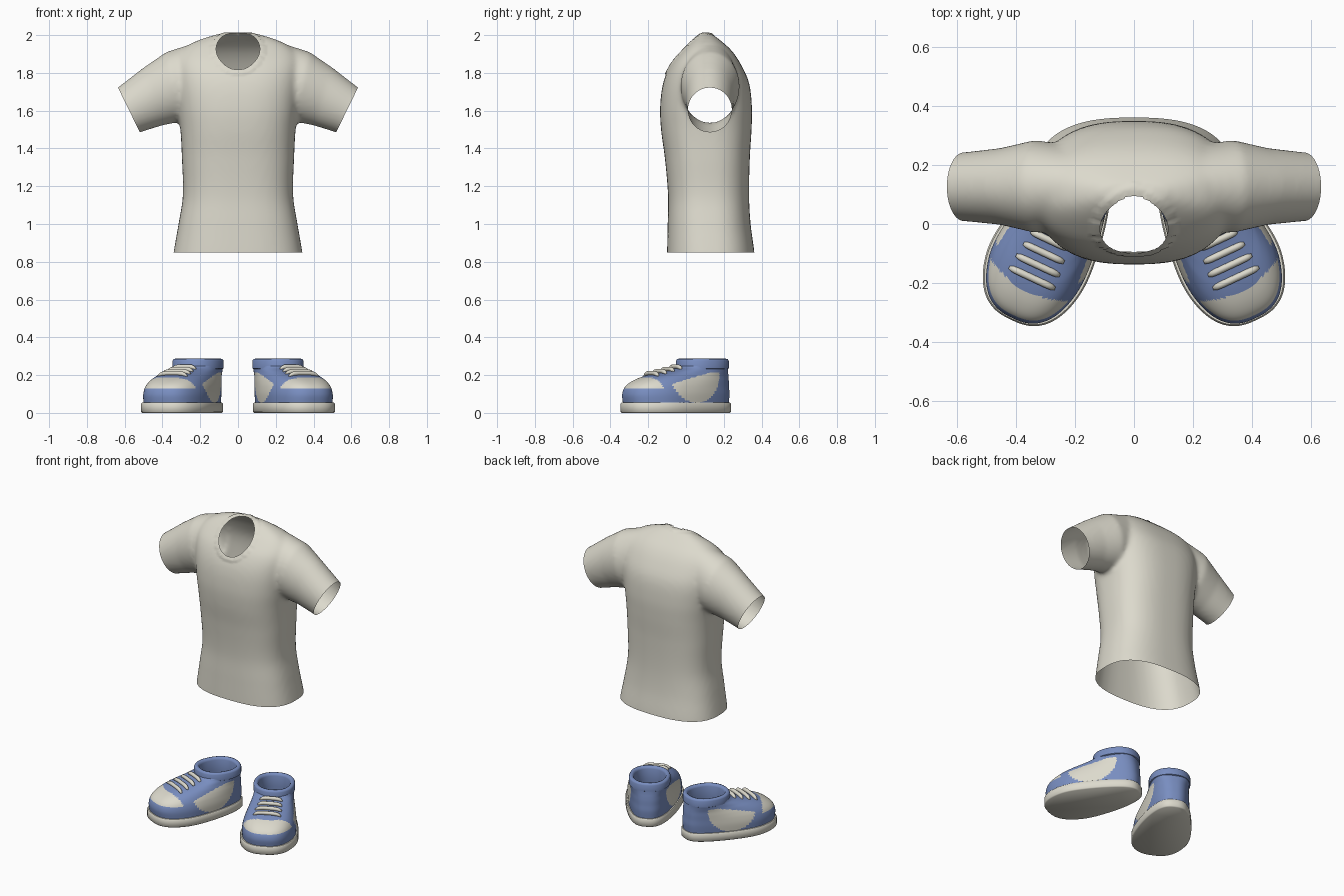
import bpy, bmesh, math
from mathutils import Vector

if "Cube" in bpy.data.objects:
    bpy.data.objects.remove(bpy.data.objects["Cube"])


def material(name, rgb):
    m = bpy.data.materials.new(name)
    m.diffuse_color = (*rgb, 1)
    m.use_nodes = True
    m.node_tree.nodes["Principled BSDF"].inputs["Base Color"].default_value = m.diffuse_color
    return m


CREAM = material("cream", (0.72, 0.70, 0.61))
BLUE = material("blue", (0.19, 0.27, 0.53))


def add_object(name, bm, mats, angle=40):
    bmesh.ops.recalc_face_normals(bm, faces=bm.faces)
    mesh = bpy.data.meshes.new(name)
    bm.to_mesh(mesh)
    bm.free()
    for m in mats:
        mesh.materials.append(m)
    mesh.shade_smooth()
    mesh.set_sharp_from_angle(angle=math.radians(angle))
    ob = bpy.data.objects.new(name, mesh)
    bpy.context.collection.objects.link(ob)
    return ob


def loft(bm, rings, caps=(True, True)):
    """Skin a list of closed rings of points; optionally cap the ends."""
    vs = [[bm.verts.new(p) for p in r] for r in rings]
    n = len(vs[0])
    for a, b in zip(vs, vs[1:]):
        for i in range(n):
            j = (i + 1) % n
            bm.faces.new((a[i], a[j], b[j], b[i]))
    for use, r in zip(caps, (vs[0], vs[-1])):
        if use:
            bm.faces.new(r)


def spline_row(table, z):
    """Smoothly interpolate the rows of a table keyed on its first column."""
    k = max(i for i in range(len(table) - 1) if table[i][0] <= z or i == 0)
    p1, p2 = table[k], table[k + 1]
    p0, p3 = table[max(k - 1, 0)], table[min(k + 2, len(table) - 1)]
    h = p2[0] - p1[0]
    t = (z - p1[0]) / h
    out = []
    for c in range(1, len(p1)):
        m1 = (p2[c] - p0[c]) / (p2[0] - p0[0]) * h
        m2 = (p3[c] - p1[c]) / (p3[0] - p1[0]) * h
        out.append((2*t**3 - 3*t*t + 1) * p1[c] + (t**3 - 2*t*t + t) * m1
                   + (3*t*t - 2*t**3) * p2[c] + (t**3 - t*t) * m2)
    return out


def spow(v, n):
    return math.copysign(abs(v) ** (2 / n), v)


# ---------------------------------------------------------------- shirt
# z, half width, front y, back y
TORSO = [(0.78, .35, -.10, .365), (0.85, .341, -.10, .362), (1.0, .315, -.097, .342),
         (1.15, .292, -.095, .334), (1.35, .297, -.112, .338), (1.5, .305, -.132, .347),
         (1.62, .32, -.137, .349), (1.75, .335, -.12, .333), (1.85, .335, -.078, .288),
         (1.92, .30, -.02, .24), (1.97, .22, .03, .185), (2.008, .10, .075, .135)]
# sleeve rings: upper x, z, lower x, z, front y, back y
SLEEVE = [(.15, 1.985, .08, 1.60, .0, .25), (.38, 1.91, .29, 1.545, -.03, .285),
          (.50, 1.828, .40, 1.522, -.003, .258), (.637, 1.722, .52, 1.485, .01, .243),
          (.72, 1.655, .61, 1.44, .01, .243)]
bm = bmesh.new()
angles = [2 * math.pi * i / 64 for i in range(64)]
rings = []
for i in range(50):
    z = 0.78 + (2.008 - 0.78) * i / 49
    hx, yf, yb = spline_row(TORSO, z)
    rings.append([(hx * spow(math.cos(a), 2.6),
                   (yf + yb) / 2 + (yb - yf) / 2 * spow(math.sin(a), 2.6), z) for a in angles])
loft(bm, rings)
for side in (-1, 1):
    rings = []
    for ux, uz, lx, lz, yf, yb in SLEEVE:
        rings.append([(side * ((ux + lx) / 2 + (ux - lx) / 2 * math.cos(a)),
                       (yf + yb) / 2 + (yb - yf) / 2 * math.sin(a),
                       (uz + lz) / 2 + (uz - lz) / 2 * math.cos(a)) for a in angles])
    loft(bm, rings)
shirt = add_object("shirt", bm, [CREAM])

# fuse body and sleeves into one soft skin
rem = shirt.modifiers.new("fuse", 'REMESH')
rem.mode = 'VOXEL'
rem.voxel_size = 0.013
smo = shirt.modifiers.new("soften", 'SMOOTH')
smo.factor = 0.5
smo.iterations = 8
dg = bpy.context.evaluated_depsgraph_get()
skin = bpy.data.meshes.new_from_object(shirt.evaluated_get(dg))
shirt.modifiers.clear()
bm = bmesh.new()
bm.from_mesh(skin)


def trim(point, normal, keep):
    faces = [f for f in bm.faces if keep(f.calc_center_median())]
    geom = list({v for f in faces for v in f.verts}) + list({e for f in faces for e in f.edges}) + faces
    bmesh.ops.bisect_plane(bm, geom=geom, plane_co=point, plane_no=normal, clear_outer=True)


# open the hem and the cuffs
trim((0, 0, 0.85), (0, 0, -1), lambda c: c.z < 1.1)
for s in (-1, 1):
    trim((s * .578, 0, 1.605), (s * .9, 0, -.44), lambda c: c.x * s > .4 and c.z > 1.3)

# open the neck with a tilted oval and raise a collar band around it
centre, nrm = Vector((0, .005, 1.905)), Vector((0, -1, 1)).normalized()
up = Vector((0, 1, 1)).normalized()


def neck(co):
    d = co - centre
    if d.dot(nrm) < -0.1:
        return 9
    return math.hypot(d.x / .115, d.dot(up) / .134)


bmesh.ops.delete(bm, geom=[v for v in bm.verts if neck(v.co) < 1], context='VERTS')
bm.normal_update()
for v in bm.verts:
    e = neck(v.co)
    if e < 1.22:
        v.co += v.normal * 0.006
    if v.is_boundary and e < 1.4:
        d = v.co - centre
        w = nrm * d.dot(nrm)
        v.co = centre + w + (d - w) / e
bm.to_mesh(skin)
bm.free()
skin.shade_smooth()
shirt.data = skin
if not skin.materials:
    skin.materials.append(CREAM)

# ---------------------------------------------------------------- shoes
# The left shoe is laid out as u (heel to toe), v (across), z and then mirrored.
SIN, COS, N = math.sin(math.radians(25)), math.cos(math.radians(25)), 2.6


def world(u, v, z):
    return Vector((-.21 - SIN * u + COS * v, .08 - COS * u - SIN * v, z))


def local(p):
    x, y = p.x + .21, p.y - .08
    return -SIN * x - COS * y, COS * x - SIN * y, p.z


def width(u, wh, wt):
    t = min(max((u + .15) / .45, 0), 1)
    t = t * t * (3 - 2 * t)
    return wh + (wt - wh) * t, -.015 * t


def outline(z, ub, uf, wh, wt, count=128, n=N):
    pts = []
    for i in range(count):
        a = 2 * math.pi * i / count
        u = (ub + uf) / 2 + (uf - ub) / 2 * spow(math.cos(a), n)
        w, shift = width(u, wh, wt)
        pts.append(world(u, shift + w * spow(math.sin(a), n), z))
    return pts


def mirror(ob):
    ob.modifiers.new("other_foot", 'MIRROR')
    return ob


# z, heel u, toe u, heel half width, toe half width
UPPER = [(.05, -.15, .443, .12, .17), (.10, -.153, .447, .124, .17), (.14, -.15, .43, .125, .162),
         (.17, -.148, .388, .125, .15), (.195, -.145, .322, .123, .137),
         (.215, -.142, .24, .122, .125), (.235, -.14, .16, .12, .12), (.25, -.14, .13, .12, .12)]


def upper_colour(u, v, z):
    """0 = blue, 1 = cream: toe cap and half-moon side panels are cream."""
    if z > .13 and u > .345 - .05 * (v / .17) ** 2:
        return 1
    moon = ((u - .1) / .155) ** 2 + ((z - .2) / .147) ** 2 < 1
    if moon and z < min(.215, .215 - .25 * u) and abs(v) > .07:
        return 1
    return 0


bm = bmesh.new()
loft(bm, [outline(z, *spline_row(UPPER, z)) for z in [.05 + .2 * i / 60 for i in range(61)]],
     (False, False))
for f in bm.faces:
    f.material_index = upper_colour(*local(f.calc_center_median()))
mirror(add_object("shoe_upper", bm, [BLUE, CREAM], 60))

# sole with softened edges
bm = bmesh.new()
loft(bm, [outline(z, -.16 + o, .455 - o, .132 - o, .183 - o, 96)
          for z, o in ((0, .006), (.006, 0), (.048, 0), (.055, .005))])
mirror(add_object("shoe_sole", bm, [CREAM], 50))

# padded collar, running over the rim and down the inside
bm = bmesh.new()
COLLAR = [(.232, .0), (.236, -.007), (.275, -.007), (.284, -.002), (.287, .008),
          (.284, .018), (.27, .024), (.2, .022), (.1, .02)]
loft(bm, [outline(z, -.14 + o, .13 - o, .12 - o, .12 - o, 64, 2.2) for z, o in COLLAR],
     (False, False))
mirror(add_object("shoe_collar", bm, [BLUE], 60))

# insole
bm = bmesh.new()
bm.faces.new([bm.verts.new(p) for p in outline(.12, -.122, .112, .102, .102, 48, 2.2)])
mirror(add_object("shoe_insole", bm, [CREAM]))


def surface_z(u, v):
    for i in range(200):
        z = .25 - .001 * i
        ub, uf, wh, wt = spline_row(UPPER, z)
        w, s = width(u, wh, wt)
        if abs((u - (ub + uf) / 2) / ((uf - ub) / 2)) ** N + abs((v - s) / w) ** N <= 1:
            return z
    return .05


# four laces arched over the tongue
bm = bmesh.new()
for u, half in ((.155, .07), (.202, .076), (.249, .082), (.296, .086)):
    rings = []
    for i in range(13):
        t = -1 + i / 6
        v = -.012 + half * t
        z = surface_z(u, v) + .009 - .008 * t ** 6
        r = .012 * (1 - .5 * t ** 8)
        rings.append([world(u + r * math.cos(2 * math.pi * k / 12), v,
                            z + r * math.sin(2 * math.pi * k / 12)) for k in range(12)])
    loft(bm, rings)
mirror(add_object("shoe_laces", bm, [CREAM], 60))
